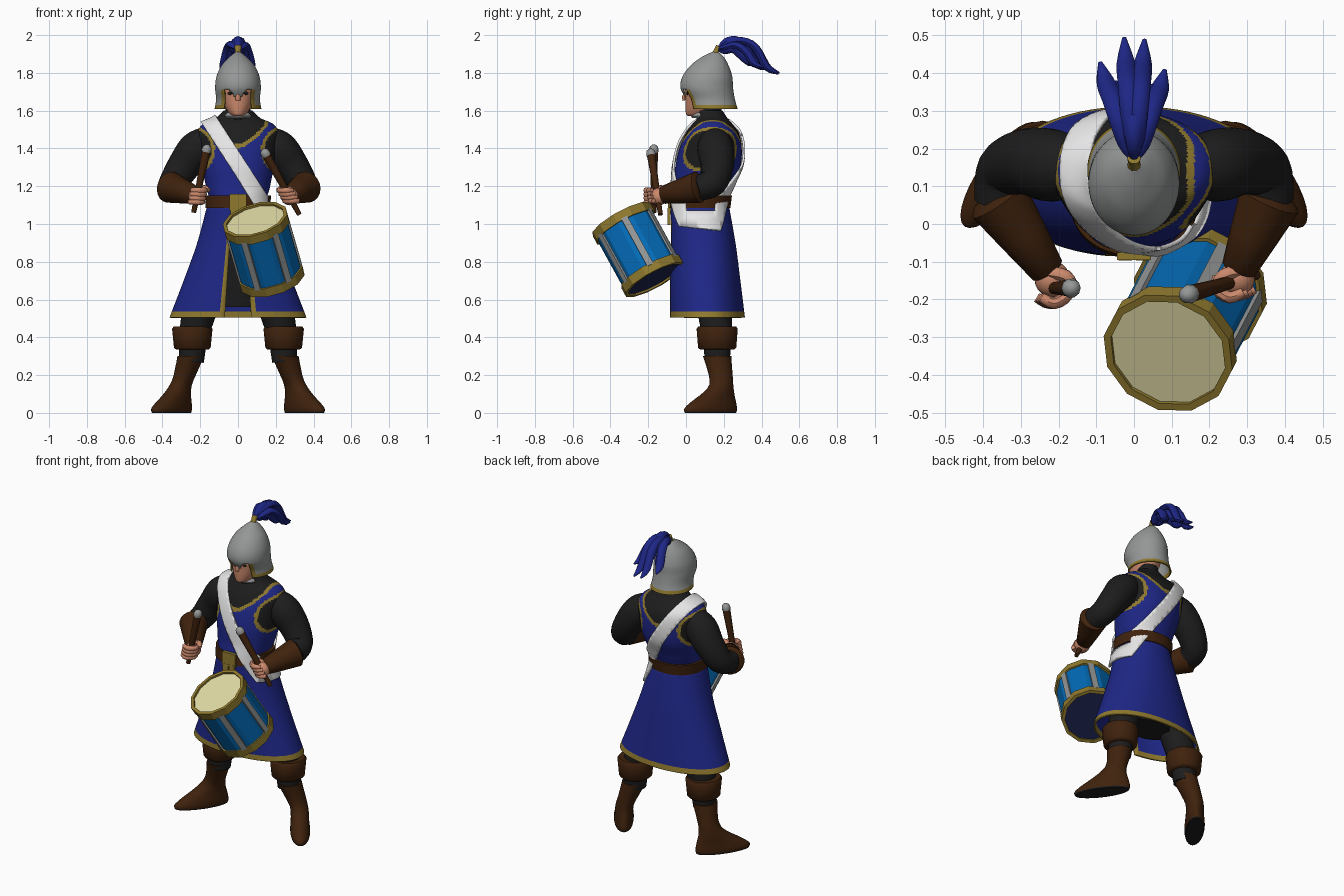
import bpy, bmesh, math
from mathutils import Vector, Matrix

if "Cube" in bpy.data.objects:
    bpy.data.objects.remove(bpy.data.objects["Cube"])

COLOURS = {
    "royal_blue": (.013, .020, .24), "gold": (.28, .195, .028), "brown": (.050, .016, .004),
    "black": (.012, .012, .012), "skin": (.60, .25, .15), "drum_blue": (.001, .15, .48),
    "cream": (.76, .71, .38), "steel": (.30, .31, .31), "white": (.80, .80, .81), "navy": (.010, .016, .07)}
MATS = {}
for k, c in COLOURS.items():
    MATS[k] = bpy.data.materials.new(k)
    MATS[k].diffuse_color = (*c, 1)


def finish(name, bm, rule, smooth=True, thick=0):
    """Colour faces by rule (a colour name or function of the face centre); None removes a face."""
    me = bpy.data.meshes.new(name)
    used, dead = [], []
    for f in bm.faces:
        col = rule(f.calc_center_median()) if callable(rule) else rule
        if col is None:
            dead.append(f)
            continue
        if col not in used:
            used.append(col)
        f.material_index = used.index(col)
    bmesh.ops.delete(bm, geom=dead, context='FACES')
    bm.to_mesh(me)
    bm.free()
    for u in used:
        me.materials.append(MATS[u])
    ob = bpy.data.objects.new(name, me)
    bpy.context.collection.objects.link(ob)
    if thick:
        ob.modifiers.new("thickness", 'SOLIDIFY').thickness = thick
    if smooth:
        bpy.ops.object.select_all(action='DESELECT')
        ob.select_set(True)
        bpy.context.view_layer.objects.active = ob
        bpy.ops.object.shade_smooth_by_angle(angle=math.radians(45))
    return ob


def spline(p, n):
    """Catmull-Rom refinement of a list of tuples."""
    if n < 2:
        return p
    out = []
    for i in range(len(p) - 1):
        a, b, c, d = p[max(i - 1, 0)], p[i], p[i + 1], p[min(i + 2, len(p) - 1)]
        for k in range(n):
            t = k / n
            out.append(tuple(.5 * (2 * q + (r - o) * t + (2 * o - 5 * q + 4 * r - s) * t * t
                                   + (3 * q - o - 3 * r + s) * t ** 3) for o, q, r, s in zip(a, b, c, d)))
    return out + [p[-1]]


def skin_rings(rings, caps=True, closed=True):
    bm = bmesh.new()
    vs = [[bm.verts.new(v) for v in r] for r in rings]
    n = len(vs[0])
    for a, b in zip(vs, vs[1:]):
        for i in range(n if closed else n - 1):
            j = (i + 1) % n
            bm.faces.new((a[i], a[j], b[j], b[i]))
    if caps:
        bm.faces.new(vs[0][::-1])
        bm.faces.new(vs[-1])
    return bm


def loft(rings, segs=32, sub=1, p=1, gap=None, caps=True):
    """Horizontal oval rings (cx, cy, z, rx, ry, turn), bottom to top; gap leaves a front slit."""
    out = []
    for cx, cy, z, rx, ry, w in spline(rings, sub):
        d = math.asin(gap(z) / rx) if gap else 0
        ring = []
        for i in range(segs + (1 if gap else 0)):
            a = d + i / segs * (2 * math.pi - 2 * d)
            s, c = math.sin(a), -math.cos(a)
            x, y = rx * math.copysign(abs(s) ** p, s), ry * math.copysign(abs(c) ** p, c)
            ring.append((cx + x * math.cos(w) - y * math.sin(w), cy + x * math.sin(w) + y * math.cos(w), z))
        out.append(ring)
    return skin_rings(out, caps, not gap)


def tube(name, pts, rule, segs=16, sub=1, flat=1):
    """Round tube along points (x, y, z, radius)."""
    pts = spline(pts, sub)
    P = [Vector(q[:3]) for q in pts]
    u, rings = Vector((1, .02, .03)), []
    for i, q in enumerate(P):
        d = (P[min(i + 1, len(P) - 1)] - P[max(i - 1, 0)]).normalized()
        u = (u - u.dot(d) * d).normalized()
        v, r = d.cross(u), pts[i][3]
        rings.append([q + r * (math.cos(t) * u + flat * math.sin(t) * v)
                      for t in (2 * math.pi * k / segs for k in range(segs))])
    return finish(name, skin_rings(rings), rule)


def ball(name, c, r, col, segs=20):
    bm = bmesh.new()
    bmesh.ops.create_uvsphere(bm, u_segments=segs, v_segments=segs // 2 + 2, radius=1,
                              matrix=Matrix.Translation(c) @ Matrix.Diagonal((*r, 1)))
    return finish(name, bm, col)


def box(name, c, size, col, m=Matrix()):
    bm = bmesh.new()
    bmesh.ops.create_cube(bm, size=1, matrix=m @ Matrix.Translation(c) @ Matrix.Diagonal((*size, 1)))
    return finish(name, bm, col, smooth=False)


# Torso: blue tabard with gold edged neck and armholes over a black shirt
TORSO = [(0, .085, .90, .21, .163, 0), (0, .07, 1.10, .155, .15, 0), (0, .09, 1.2, .17, .155, 0),
         (0, .115, 1.3, .19, .172, 0), (0, .13, 1.4, .205, .165, 0), (0, .14, 1.48, .215, .14, 0),
         (0, .14, 1.53, .185, .105, 0), (0, .14, 1.56, .12, .08, 0), (0, .125, 1.60, .075, .068, 0)]


def tabard(c):
    x = abs(c.x)
    neck = c.z - (1.425 + .10 * (x / .14) ** 1.6)
    hole = .115 - math.hypot(x - .255, c.z - 1.39)
    if neck > 0 and x < .14 or hole > 0:
        return "black"
    if neck > -.024 and x < .16 or hole > -.018:
        return "gold"
    return "royal_blue"


finish("tabard_torso", loft(TORSO, 120, 10, .9), tabard)

# White shoulder sash: slightly larger torso shell trimmed by slanted planes and a level one at the hip
bm = loft([(a, b, z + .008, rx + .018, ry + .018, w) for a, b, z, rx, ry, w in TORSO], 64, 5, .9, caps=False)
nrm = Vector((1.54, 0, 1)).normalized()
mid = Vector((-.14, 0, 1.53))
for co, no in ((mid + nrm * .042, nrm), (mid - nrm * .042, -nrm), (Vector((0, 0, .985)), Vector((0, -.1, -1)))):
    bmesh.ops.bisect_plane(bm, geom=bm.verts[:] + bm.edges[:] + bm.faces[:], plane_co=co,
                           plane_no=no, clear_outer=True)
finish("shoulder_sash", bm, lambda c: None if c.x > .1 and c.z > 1.065 and .0 < c.y < .16 else "white", thick=.012)


# Skirt of the tabard with a front slit and gold hem
def slit(z):
    return .035 + .03 * max(0, min(1, (1.0 - z) / .5))


def skirt_colour(c):
    edge = c.y < .05 and abs(c.x) < slit(c.z) + .026 and c.z < 1.0
    return "gold" if edge or c.z < .537 else "royal_blue"


finish("skirt", loft([(0, .112, .505, .362, .200, 0), (0, .110, .538, .350, .198, 0), (0, .10, .7, .288, .188, 0),
                      (0, .09, .9, .216, .172, 0), (0, .07, 1.11, .160, .155, 0)], 76, 4, .95, slit, False),
       skirt_colour, thick=.01)
finish("trouser_seat", loft([(0, .12, .56, .15, .10, 0), (0, .11, .75, .19, .13, 0), (0, .09, .98, .15, .12, 0)]), "black")

# Belt and hanging buckle
finish("belt", loft([(0, .072, 1.085, .172, .163, 0), (0, .08, 1.15, .174, .163, 0)], 48, 1, .92), "brown")
box("belt_buckle", (0, -.086, 1.115), (.09, .02, .085), "gold")
for s in (-1, 1):
    box("buckle_tail", (s * .023, -.09, 1.04), (.036, .014, .09), "gold")

# Legs and boots
for s in (-1, 1):
    tube("leg", [(s * .10, .12, .85, .085), (s * .2, .15, .55, .09), (s * .235, .165, .40, .076),
                 (s * .247, .165, .27, .066)], "black", 20, 3)
    t = .62
    boot = [(.352, .13, 0, .054, .162, t), (.352, .13, .018, .058, .168, t), (.346, .137, .04, .058, .156, t),
            (.332, .155, .075, .054, .125, t), (.318, .174, .11, .053, .092, t), (.302, .187, .15, .053, .068, t),
            (.28, .183, .205, .059, .064, .3), (.25, .165, .30, .071, .075, 0)]
    finish("boot", loft([(s * a, b, z, rx, ry, s * w) for a, b, z, rx, ry, w in boot], 28, 2),
           lambda c: "black" if c.z < .009 else "brown")
    finish("boot_cuff", loft([(s * .242, .165, z, rx, ry, 0) for z, rx, ry in
                              ((.335, .085, .09), (.345, .097, .101), (.445, .107, .109), (.458, .098, .10))], 16), "brown")

# Arms, bracers, fists and drumsticks
for s, hand, base, tip in ((1, (.262, -.155, 1.145), (.325, -.135, 1.05), (.15, -.185, 1.365)),
                           (-1, (-.205, -.158, 1.145), (-.235, -.17, 1.06), (-.168, -.17, 1.385))):
    h = Vector(hand)
    tube("sleeve", [(s * .14, .15, 1.455, .07), (s * .215, .155, 1.40, .096), (s * .285, .165, 1.31, .088),
                    (s * .342, .14, 1.22, .076), (s * .355, .06, 1.19, .068)], "black", 24, 5)
    e = Vector((s * .36, .065, 1.195))
    w = h + (e - h) * .16
    tube("bracer", [(*(e + (e - h) * .06), .066), (*e, .084), (*(e * .5 + w * .5), .066), (*w, .047),
                    (*(w + (h - w) * .2), .036)], "brown", 20)
    ball("palm", h + Vector((s * .012, .012, 0)), (.047, .048, .046), "skin")
    b, q = Vector(base), Vector(tip)
    d = (q - b).normalized()
    grip = b + d * (h - b).dot(d)
    for k in range(4):
        f = grip + d * (k - 1.5) * .021
        tube("finger", [(*(f + Vector((s * .035, -.025, 0))), .013), (*(f + Vector((0, -.04, 0))), .016),
                        (*(f + Vector((-s * .035, -.018, 0))), .015), (*(f + Vector((-s * .035, .018, 0))), .011)],
             "skin", 8, 3)
    tube("thumb", [(*(h + Vector((s * .02, .03, .03))), .018), (*(h + Vector((-s * .025, .02, .045))), .017),
                   (*(h + Vector((-s * .05, -.01, .035))), .011)], "skin", 8, 3)
    tube("drumstick", [(*b, .013), (*(b + (q - b) * .5), .018), (*q, .023)], "brown", 10)
    tube("drumstick_tip", [(*(q - d * .015), .02), (*(q + d * .005), .026), (*(q + d * .025), .022),
                           (*(q + d * .036), .008)], "steel", 10)

# Neck, mail collar and head
finish("neck", loft([(0, .125, 1.54, .075, .07, 0), (0, .12, 1.64, .06, .065, 0)]), "black")
finish("mail_collar", loft([(0, .11, 1.562, .070, .078, 0), (0, .108, 1.572, .076, .083, 0),
                            (0, .105, 1.59, .062, .072, 0)]), "steel")
finish("head", loft([(0, .06, 1.572, .026, .05, 0), (0, .068, 1.582, .044, .068, 0), (0, .08, 1.615, .066, .083, 0),
                     (0, .092, 1.66, .082, .096, 0), (0, .10, 1.72, .09, .105, 0), (0, .11, 1.79, .08, .09, 0)], 28, 3), "skin")
tube("nose", [(0, .002, 1.70, .008), (0, -.01, 1.67, .013), (0, -.006, 1.655, .012)], "skin", 8)
for s in (-1, 1):
    ball("eye", (s * .036, .008, 1.692), (.020, .007, .009), "black", 12)


# Helmet with face opening, pointed nose guard and gold rim
def helmet_colour(c):
    x = abs(c.x)
    if c.y < .12:
        guard = x < .05 * (c.z - 1.655) / .06
        if x < .072 and c.z < 1.716 and not guard:
            return None
        if .07 < x < .088 and c.z < 1.715:
            return "gold"
    return "gold" if c.z < 1.634 else "steel"


finish("helmet", loft([(0, .143, 1.610, .124, .130, 0), (0, .13, 1.66, .116, .129, 0), (0, .11, 1.72, .121, .139, 0),
                       (0, .113, 1.78, .114, .132, 0), (0, .125, 1.84, .087, .10, 0), (0, .142, 1.885, .045, .057, 0),
                       (0, .155, 1.912, .012, .014, 0)], 96, 8, caps=False), helmet_colour, thick=.008)
tube("plume_socket", [(0, .152, 1.885, .026), (0, .16, 1.915, .015), (0, .175, 1.94, .018)], "gold", 10)

# Plume: tapering strands falling backwards
for x, y, z, lift in ((.028, .49, 1.795, -.006), (-.026, .495, 1.80, -.01), (.082, .41, 1.83, -.03),
                      (-.09, .43, 1.82, -.025), (0, .40, 1.85, .0), (.05, .37, 1.86, -.05), (-.05, .38, 1.85, -.05)):
    k = y - .17
    tube("plume_strand", [(0, .168, 1.925, .008), (x * .25, .17 + k * .16, 1.965 + lift, .02),
                          (x * .45, .17 + k * .40, 1.975 + lift, .025), (x * .65, .17 + k * .62, 1.94 + lift, .026),
                          (x * .85, .17 + k * .8, z * .75 + 1.945 * .25 + lift * .4, .024), (x, y, z, .005)],
         "royal_blue", 8, 3, .8)

# Drum: tilted twelve sided shell, gold hoops, steel straps
top, bot = Vector((.09, -.342, 1.025)), Vector((.182, -.166, .705))
L = (top - bot).length
M = Matrix.Translation(bot) @ (top - bot).to_track_quat('Z', 'Y').to_matrix().to_4x4()


def drum_part(name, prof, rule, caps=True):
    bm = loft([(0, 0, z, r, r, math.pi / 12) for r, z in prof], 12, caps=caps)
    ob = finish(name, bm, rule, smooth=False)
    ob.data.transform(M)


drum_part("drum_shell", [(.168, .01), (.168, L - .012)],
          lambda c: "navy" if c.z < .02 else "cream" if c.z > L - .02 else "drum_blue")
for z in (0, L - .05):
    drum_part("drum_hoop", [(.158, z), (.178, z), (.178, z + .05), (.158, z + .05), (.158, z)], "gold", False)
for i in range(6):
    R = M @ Matrix.Rotation(math.radians(30 + 60 * i), 4, 'Z')
    box("drum_strap", (.166, 0, L / 2), (.014, .036, L - .08), "steel", R)

for m in bpy.data.materials:
    if m.users and not m.is_grease_pencil:
        m.use_nodes = True
        m.node_tree.nodes["Principled BSDF"].inputs["Base Color"].default_value = m.diffuse_color
